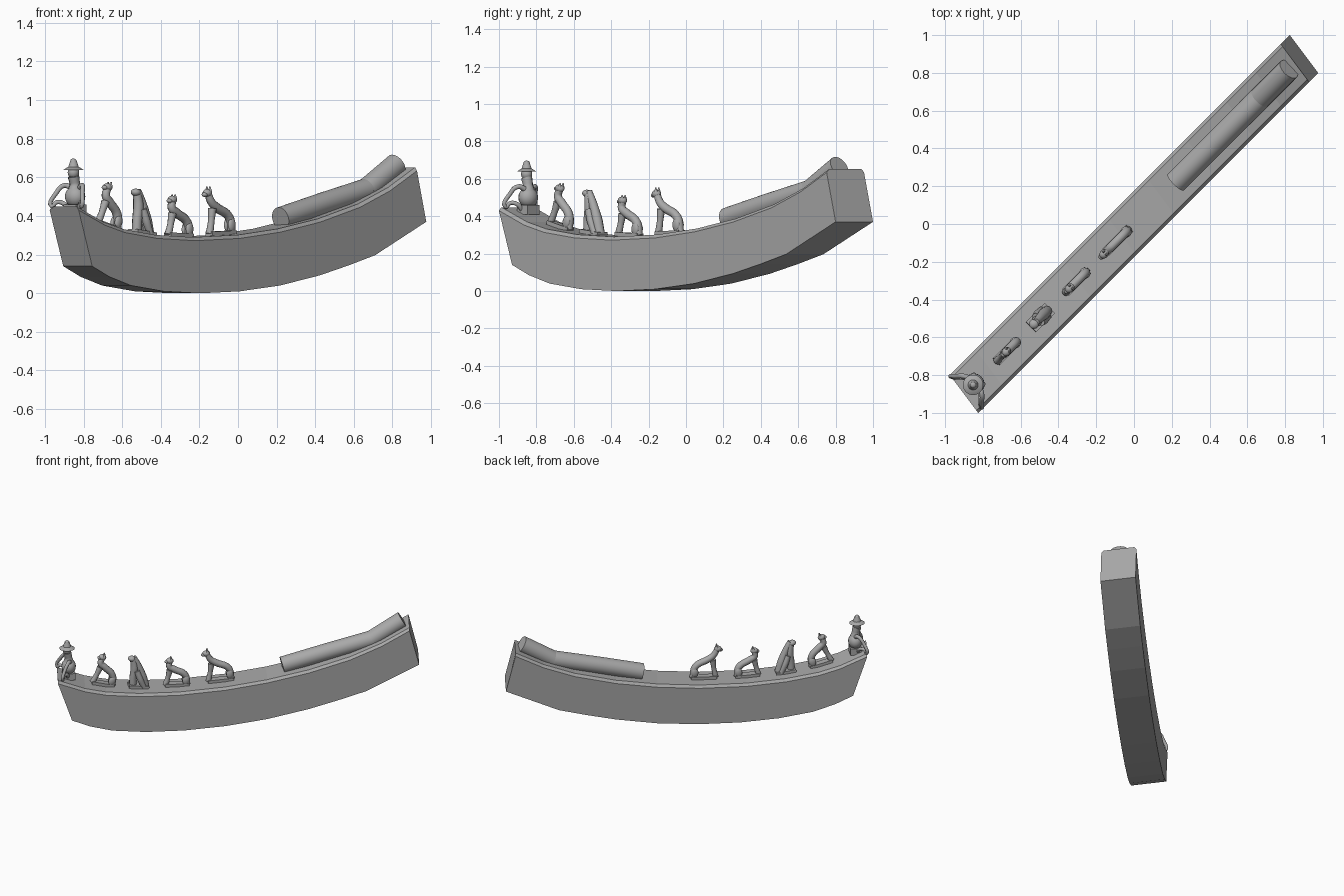
import bpy, bmesh, math
from mathutils import Matrix, Vector

if "Cube" in bpy.data.objects:
    bpy.data.objects.remove(bpy.data.objects["Cube"], do_unlink=True)

clay = bpy.data.materials.new("grey_clay")
clay.use_nodes = True
GREY = (0.4, 0.4, 0.4, 1)
clay.diffuse_color = GREY
clay.node_tree.nodes["Principled BSDF"].inputs["Base Color"].default_value = GREY

# Side profile of the ridge: position along the diagonal, height
TOP = [(-.9, .43), (-.764, .352), (-.66, .314), (-.495, .284), (-.298, .272), (-.065, .284),
       (.143, .316), (.35, .368), (.557, .445), (.712, .53), (.852, .634)]
BOTTOM = [(-.83, .14), (-.74, .085), (-.629, .04), (-.46, .01), (-.27, 0), (-.065, .01),
          (.143, .04), (.35, .093), (.5, .145), (.635, .197), (.9, .37)]
LIP = .018


def deck(u):
    """Deck height and slope at a place along the ridge."""
    for (u0, z0), (u1, z1) in zip(TOP, TOP[1:]):
        if u <= u1:
            break
    k = (z1 - z0) / (u1 - u0)
    return z0 + k * (u - u0) + LIP, k / math.sqrt(2)


def seat(u, tilt=True):
    """Frame standing on the deck, local x running up the ridge."""
    z, k = deck(u)
    turn = Matrix.Rotation(math.pi / 4, 4, 'Z')
    lean = Matrix.Rotation(-math.atan(k) if tilt else 0, 4, 'Y')
    return Matrix.Translation((u, u, z)) @ turn @ lean


def finish(ob, name, smooth=True):
    ob.name = ob.data.name = name
    ob.data.materials.clear()
    ob.data.materials.append(clay)
    if smooth:
        select([ob])
        bpy.ops.object.shade_smooth_by_angle(angle=math.radians(40))
    return ob


def select(obs):
    bpy.ops.object.select_all(action='DESELECT')
    for ob in obs:
        ob.select_set(True)
    bpy.context.view_layer.objects.active = obs[0]


def tube(points):
    """Rounded limb through points of x, y, z, radius."""
    cu = bpy.data.curves.new("limb", 'CURVE')
    cu.dimensions = '3D'
    cu.bevel_depth, cu.bevel_resolution = 1, 3
    cu.resolution_u, cu.use_fill_caps = 5, True
    sp = cu.splines.new('BEZIER')
    sp.bezier_points.add(len(points) - 1)
    for bp, (x, y, z, r) in zip(sp.bezier_points, points):
        bp.co, bp.radius = (x, y, z), r
        bp.handle_left_type = bp.handle_right_type = 'AUTO'
    ob = bpy.data.objects.new("limb", cu)
    bpy.context.collection.objects.link(ob)
    select([ob])
    bpy.ops.object.convert(target='MESH')
    return bpy.context.view_layer.objects.active


def ball(at, size):
    bpy.ops.mesh.primitive_uv_sphere_add(segments=16, ring_count=10, radius=1, location=at)
    ob = bpy.context.object
    ob.scale = size
    return ob


def cone(at, r1, r2, depth):
    bpy.ops.mesh.primitive_cone_add(vertices=20, radius1=r1, radius2=r2, depth=depth, location=at)
    return bpy.context.object


def box(at, size):
    bpy.ops.mesh.primitive_cube_add(size=1, location=at)
    ob = bpy.context.object
    ob.scale = size
    return ob


def assemble(parts, name, frame):
    select(parts)
    bpy.ops.object.transform_apply(location=True, rotation=True, scale=True)
    bpy.ops.object.join()
    ob = bpy.context.view_layer.objects.active
    finish(ob, name)
    ob.matrix_world = frame
    return ob


# Curved ridge beam with a chamfered top
bm = bmesh.new()
side = Vector((-.075, .1, 0))
rings = []
for (ut, zt), (ub, zb) in zip(TOP, BOTTOM):
    section = [(ub, -1, zb), (ub, 1, zb), (ut, 1, zt), (ut, .87, zt + LIP), (ut, -.87, zt + LIP), (ut, -1, zt)]
    rings.append([bm.verts.new(Vector((u, u, z)) + side * v) for u, v, z in section])
for a, b in zip(rings, rings[1:]):
    for i in range(6):
        j = (i + 1) % 6
        bm.faces.new((a[i], a[j], b[j], b[i]))
bm.faces.new(rings[0])
bm.faces.new(rings[-1])
bmesh.ops.recalc_face_normals(bm, faces=bm.faces)
me = bpy.data.meshes.new("ridge_beam")
bm.to_mesh(me)
bm.free()
beam = bpy.data.objects.new("ridge_beam", me)
bpy.context.collection.objects.link(beam)
finish(beam, "ridge_beam", False)

# Round ridge tiles laid end to end
TILES = [(.225, .388), (.44, .462), (.665, .535), (.815, .662)]
for n, ((u0, z0), (u1, z1)) in enumerate(zip(TILES, TILES[1:]), 1):
    a, b = Vector((u0, u0, z0)), Vector((u1, u1, z1))
    bpy.ops.mesh.primitive_cylinder_add(vertices=32, radius=.06, depth=(b - a).length + .015,
                                        location=(a + b) / 2)
    tile = bpy.context.object
    tile.rotation_euler = (b - a).to_track_quat('Z', 'Y').to_euler()
    finish(tile, f"ridge_tile_{n}")


# Seated beasts with an open arch below the back
def beast(name, u, reach, height, long):
    h, f, b = height, -long / 2, long / 2
    parts = [
        box((0, 0, .008), (long, .05, .026)),
        tube([(f + .005, 0, .01, .02), (f + .02, 0, h * .3, .017), (f + .03, 0, h * .55, .022)]),
        tube([(f + reach, 0, h * .87, .019), (f + .025, 0, h * .68, .022), (f + .06, 0, h * .57, .024),
              (b - .03, 0, h * .36, .024), (b - .012, 0, .01, .022)]),
        ball((f + reach - .003, 0, h * .87), (.027, .023, .021)),
        ball((f + reach - .023, 0, h * .84), (.016, .016, .012)),
    ]
    for s in (-1, 1):
        parts.append(cone((f + reach + .005, s * .011, h * .95), .011, .003, h * .1))
        parts.append(ball((b - .025, s * .015, h * .2), (.025, .014, .035)))
    return assemble(parts, name, seat(u))


beast("beast_1", -.675, .03, .235, .16)
beast("beast_2", -.305, .03, .22, .17)
beast("beast_4", -.087, .0, .255, .18)

# Broad crested beast
crested = [
    box((0, 0, .008), (.14, .075, .026)),
    tube([(-.04, 0, .01, .026), (-.045, 0, .07, .026), (-.045, 0, .14, .028), (-.065, 0, .215, .022)]),
    tube([(-.06, 0, .225, .018), (-.02, 0, .16, .024), (.02, 0, .08, .03), (.05, 0, .01, .028)]),
    ball((-.072, 0, .212), (.028, .026, .02)),
]
for s in (-1, 1):
    crested.append(tube([(-.03, s * .02, .13, .02), (.0, s * .024, .07, .022), (.035, s * .024, .01, .018)]))
assemble(crested, "beast_3", seat(-.497))

# Hatted rider on a round body, with looping ribbons to the corners
rider = [
    box((.012, 0, .015), (.08, .09, .05)),
    ball((.012, 0, .08), (.05, .056, .055)),
    tube([(.012, 0, .1, .042), (.01, 0, .145, .027), (0, 0, .185, .03)]),
    ball((0, 0, .205), (.03, .03, .032)),
    cone((0, 0, .226), .054, .028, .016),
    cone((0, 0, .25), .028, .016, .036),
    ball((0, 0, .266), (.016, .016, .011)),
]
for s in (-1, 1):
    rider.append(tube([(.015, s * .03, .125, .015), (0, s * .065, .138, .013), (-.03, s * .095, .1, .012),
                       (-.05, s * .11, .03, .011), (-.035, s * .09, .05, .011),
                       (-.01, s * .065, .045, .012), (.0, s * .03, .01, .013)]))
assemble(rider, "hatted_rider", seat(-.852, False))
